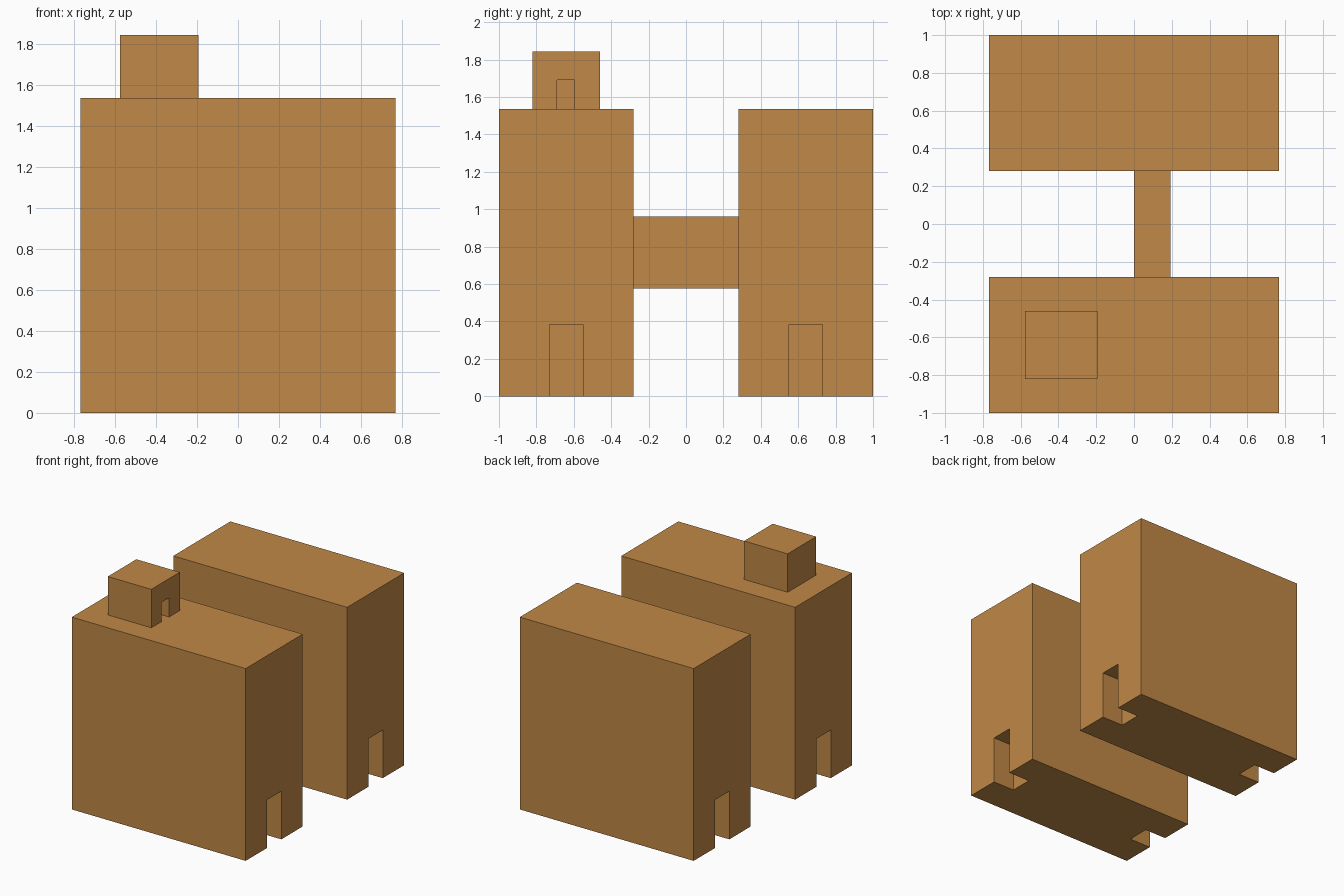
import bpy
import bmesh
from mathutils import Vector

if "Cube" in bpy.data.objects:
    bpy.data.objects.remove(bpy.data.objects["Cube"])

clay = bpy.data.materials.new("tan_clay")
clay.diffuse_color = (0.533, 0.246, 0.063, 1)
clay.use_nodes = True
clay.node_tree.nodes["Principled BSDF"].inputs["Base Color"].default_value = clay.diffuse_color


def box(name, lo, hi):
    """Axis-aligned box between two corners."""
    lo, hi = Vector(lo), Vector(hi)
    bm = bmesh.new()
    bmesh.ops.create_cube(bm, size=1)
    for v in bm.verts:
        v.co = (lo + hi) / 2 + v.co * (hi - lo)
    mesh = bpy.data.meshes.new(name)
    bm.to_mesh(mesh)
    bm.free()
    mesh.materials.append(clay)
    obj = bpy.data.objects.new(name, mesh)
    bpy.context.collection.objects.link(obj)
    return obj


def cut(obj, lo, hi):
    """Carve a recess with a boolean, then drop the cutter."""
    cutter = box("cutter", lo, hi)
    cutter.hide_render = True
    mod = obj.modifiers.new("doorway", 'BOOLEAN')
    mod.operation = 'DIFFERENCE'
    mod.solver = 'EXACT'
    mod.object = cutter
    bpy.context.view_layer.objects.active = obj
    bpy.ops.object.modifier_apply(modifier=mod.name)
    bpy.data.objects.remove(cutter)


HALF_X, ROOF = 0.768, 1.536
INNER_Y, DOOR_DEPTH = 0.28, 0.19

# Two tower blocks, each with a recessed doorway at both ends
for name, side in (("front_block", -1), ("back_block", 1)):
    y0, y1 = sorted((side * INNER_Y, side * 1.0))
    block = box(name, (-HALF_X, y0, 0), (HALF_X, y1, ROOF))
    d0, d1 = sorted((side * 0.55, side * 0.73))
    for end in (-1, 1):
        x0, x1 = sorted((end * (HALF_X - DOOR_DEPTH), end * (HALF_X + 0.1)))
        cut(block, (x0, d0, -0.1), (x1, d1, 0.384))

# Bridge joining the blocks
box("bridge", (0, -INNER_Y, 0.576), (0.192, INNER_Y, 0.96))

# Roof hut with a small doorway on its right side
hut = box("roof_hut", (-0.576, -0.82, ROOF), (-0.192, -0.46, 1.843))
cut(hut, (-0.29, -0.69, ROOF - 0.1), (-0.1, -0.595, 1.69))
